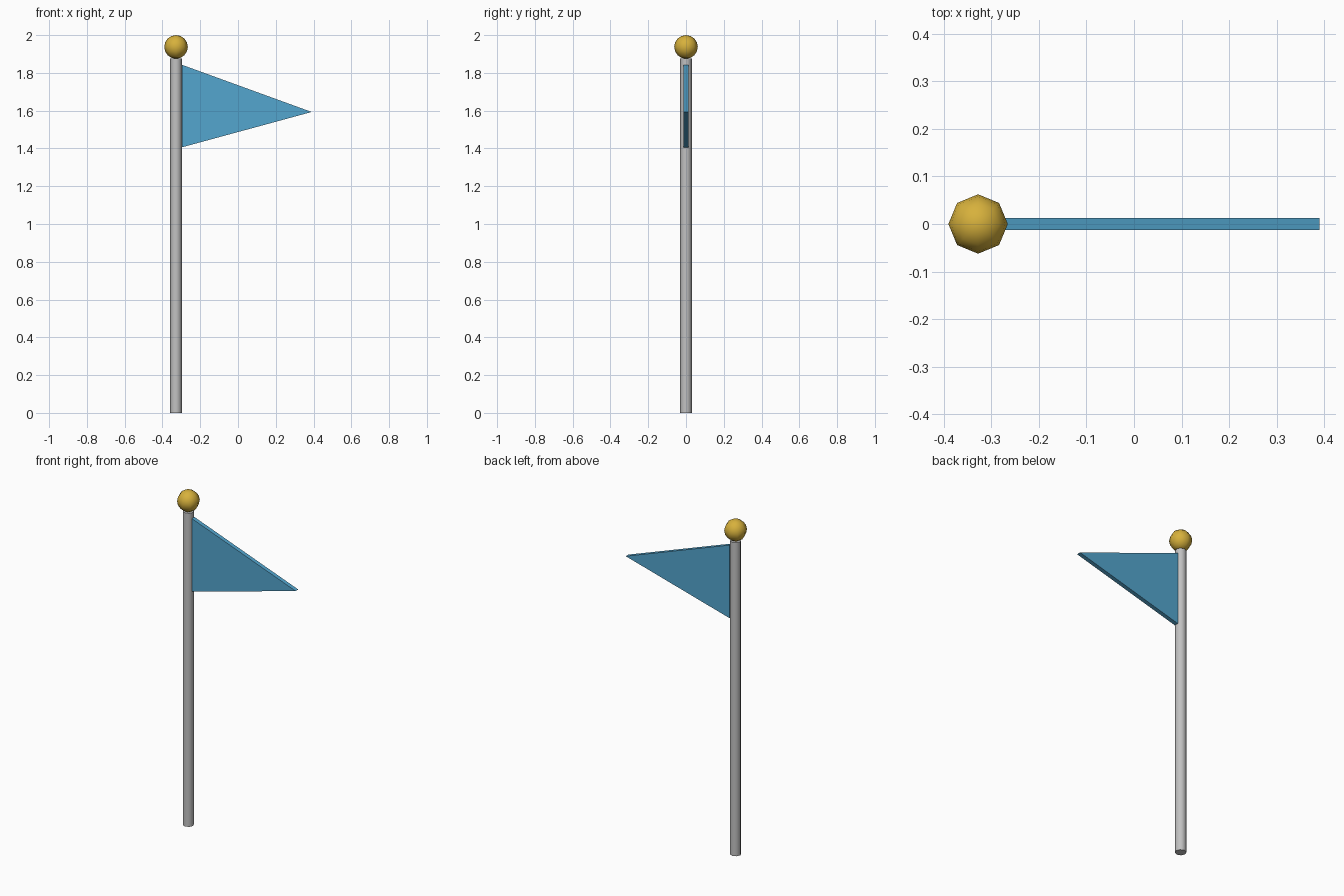
import bpy
import bmesh

cube = bpy.data.objects.get("Cube")
if cube:
    bpy.data.objects.remove(cube, do_unlink=True)

POLE_X = -0.328
POLE_R = 0.031
POLE_TOP = 1.875
BALL_R = 0.0625
FLAG_T = 0.025


def material(name, rgb):
    mat = bpy.data.materials.new(name)
    mat.use_nodes = True
    colour = (*rgb, 1.0)
    mat.diffuse_color = colour
    bsdf = mat.node_tree.nodes["Principled BSDF"]
    bsdf.inputs["Base Color"].default_value = colour
    bsdf.inputs["Roughness"].default_value = 0.7
    return mat


def finish(obj, name, mat, smooth_angle=None):
    obj.name = name
    obj.data.name = name
    obj.data.materials.append(mat)
    if smooth_angle:
        bpy.ops.object.shade_smooth_by_angle(angle=smooth_angle)


grey = material("pole grey", (0.54, 0.54, 0.54))
gold = material("ball gold", (0.68, 0.44, 0.045))
blue = material("flag blue", (0.088, 0.38, 0.62))

# Eight-sided pole
bpy.ops.mesh.primitive_cylinder_add(
    vertices=8, radius=POLE_R, depth=POLE_TOP, location=(POLE_X, 0, POLE_TOP / 2))
finish(bpy.context.object, "pole", grey, 0.9)

# Ball finial resting on the pole
bpy.ops.mesh.primitive_uv_sphere_add(
    segments=8, ring_count=8, radius=BALL_R, location=(POLE_X, 0, POLE_TOP + BALL_R))
finish(bpy.context.object, "ball_finial", gold, 0.9)

# Triangular pennant, extruded from its outline
left = POLE_X + POLE_R
outline = [(left, 1.406), (0.39, 1.593), (left, 1.843)]
bm = bmesh.new()
face = bm.faces.new([bm.verts.new((x, -FLAG_T / 2, z)) for x, z in outline])
side = bmesh.ops.extrude_face_region(bm, geom=[face])
moved = [v for v in side["geom"] if isinstance(v, bmesh.types.BMVert)]
bmesh.ops.translate(bm, verts=moved, vec=(0, FLAG_T, 0))
bmesh.ops.recalc_face_normals(bm, faces=bm.faces)
mesh = bpy.data.meshes.new("pennant")
bm.to_mesh(mesh)
bm.free()
pennant = bpy.data.objects.new("pennant", mesh)
bpy.context.collection.objects.link(pennant)
finish(pennant, "pennant", blue)
